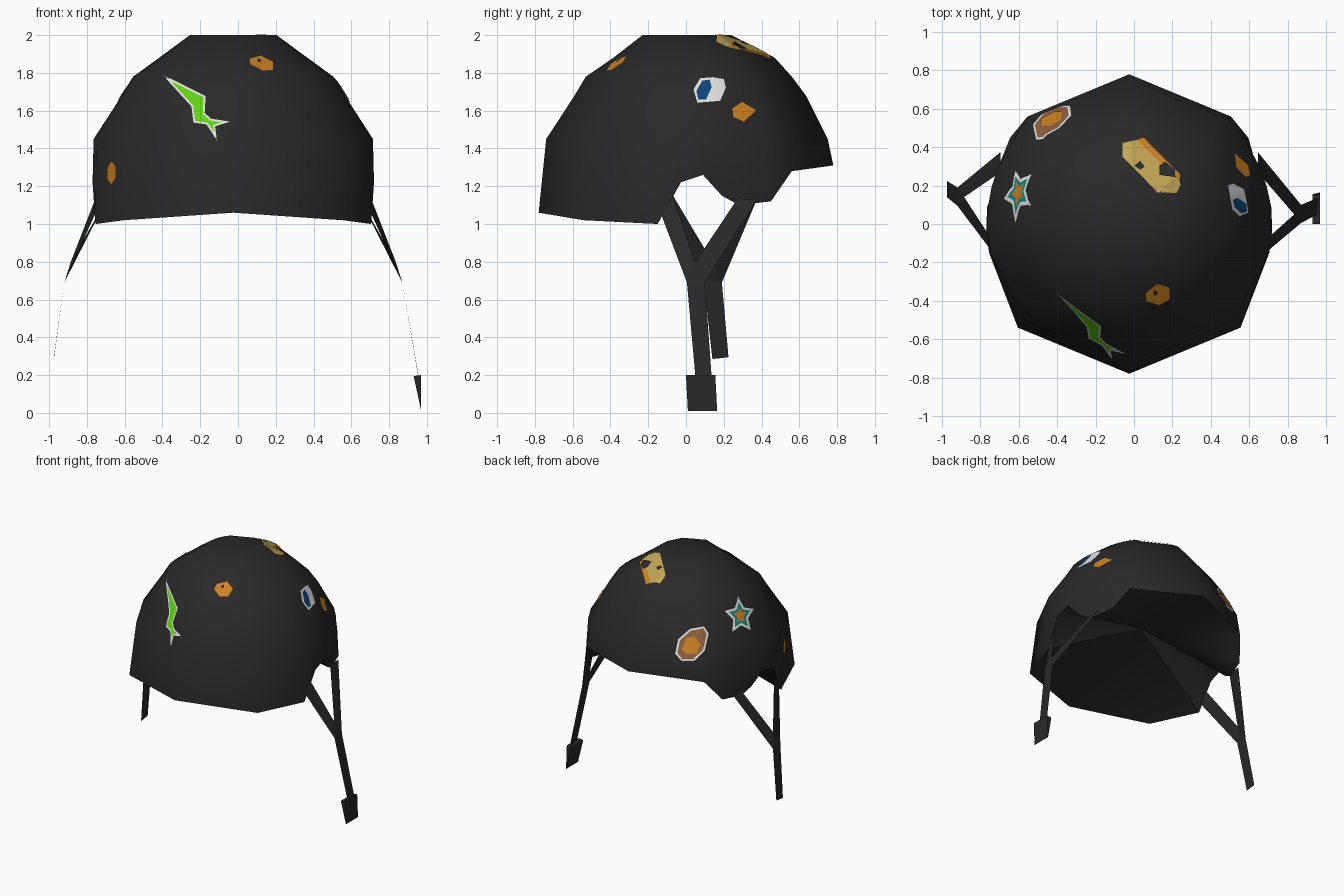
import bpy, bmesh, math
from mathutils import Vector
from mathutils.bvhtree import BVHTree

cube = bpy.data.objects.get("Cube")
if cube:
    bpy.data.objects.remove(cube, do_unlink=True)


def material(name, r, g, b):
    m = bpy.data.materials.new(name)
    m.use_nodes = True
    m.diffuse_color = (r, g, b, 1)
    bsdf = next(n for n in m.node_tree.nodes if n.type == "BSDF_PRINCIPLED")
    bsdf.inputs["Base Color"].default_value = (r, g, b, 1)
    bsdf.inputs["Roughness"].default_value = 0.8
    return m


BLACK = material("charcoal", 0.022, 0.022, 0.022)
ORANGE = material("orange", 0.6, 0.22, 0.018)
GREEN = material("lime green", 0.12, 0.66, 0.006)
WHITE = material("white", 0.75, 0.75, 0.75)
YELLOW = material("straw yellow", 0.55, 0.38, 0.09)
BROWN = material("brown", 0.27, 0.12, 0.05)
TEAL = material("teal", 0.01, 0.24, 0.23)
BLUE = material("navy blue", 0.005, 0.06, 0.2)


def finish(name, bm, mats, smooth=False):
    me = bpy.data.meshes.new(name)
    bm.to_mesh(me)
    bm.free()
    for m in mats:
        me.materials.append(m)
    if smooth:
        me.shade_smooth()
        me.set_sharp_from_angle(angle=math.radians(50))
    ob = bpy.data.objects.new(name, me)
    bpy.context.collection.objects.link(ob)
    return ob


# Helmet shell: rim points of one half, from front to back, with ear notch and flap
CX = -0.025
half = [(0, -.78, 1.06), (.58, -.54, 1.02), (.73, -.15, 1.0), (.745, -.03, 1.22),
        (.74, .09, 1.26), (.70, .19, 1.15), (.67, .28, 1.1), (.62, .45, 1.12),
        (.53, .56, 1.28), (0, .78, 1.31)]
rim = half + [(-x, y, z) for x, y, z in half[-2:0:-1]]
# Rings above the rim: front radius, back radius, height
rings = [(.74, .75, 1.45), (.59, .635, 1.68), (.53, .56, 1.78), (.385, .47, 1.88), (.23, .24, 2.0)]

bm = bmesh.new()
rows = [[bm.verts.new((x + CX, y, z)) for x, y, z in rim]]
for front, back, z in rings:
    row = []
    for x, y, _ in rim:
        a = math.atan2(y, x)
        t = max(0, math.sin(a))
        r = front + (back - front) * t
        row.append(bm.verts.new((r * math.cos(a) + CX, r * math.sin(a), z)))
    rows.append(row)
n = len(rim)
for low, high in zip(rows, rows[1:]):
    for i in range(n):
        j = (i + 1) % n
        bm.faces.new((low[i], low[j], high[j], high[i]))
bm.faces.new(rows[-1])
# Hollow underside, rising from the rim to a shallow peak between the ear notches
peak = bm.verts.new((CX, .05, 1.36))
for i in range(n):
    bm.faces.new((rows[0][(i + 1) % n], rows[0][i], peak))
bmesh.ops.recalc_face_normals(bm, faces=bm.faces)
tree = BVHTree.FromBMesh(bm)
finish("helmet_shell", bm, [BLACK], smooth=True)


# Chin straps: flat ribbons, a forked top and a hanging tail on each side
def ribbons(name, quads):
    b = bmesh.new()
    for q in quads:
        b.faces.new([b.verts.new(p) for p in q])
    finish(name, b, [BLACK])


def strap(name, side, dy, end_x, end_z):
    def p(x, y, z):
        return (side * x + CX, y, z)
    inner, front, back = p(.86, .05 + dy, .8), p(.895, .005 + dy, .69), p(.895, .1 + dy, .69)
    ribbons(name, [
        (p(.71, -.15, 1.1), p(.72, -.075, 1.16), inner, front),
        (p(.67, .27, 1.13), p(.67, .375, 1.13), back, inner),
        (front, inner, back),
        (front, back, p(end_x, .135 + dy, end_z + .01), p(end_x, .05 + dy, end_z))])


strap("left_strap", 1, 0, .98, .19)
strap("right_strap", -1, .09, .95, .285)

# Buckle: wedge hanging from the left strap
bm = bmesh.new()
ends = [[bm.verts.new((x, y + s, z)) for x, z, s in ((.93, .195, 0), (.97, .2, 0), (.97, .01, .01))]
        for y in (0, .155)]
bm.faces.new(ends[0])
bm.faces.new(ends[1])
for i in range(3):
    j = (i + 1) % 3
    bm.faces.new((ends[0][i], ends[0][j], ends[1][j], ends[1][i]))
bmesh.ops.recalc_face_normals(bm, faces=bm.faces)
finish("buckle", bm, [BLACK])


# Stickers: flat outlines with inset borders, laid onto the shell along an axis
def sticker(name, axis, outline, mats, border=.015, layer=0, origin=(0, 0, 0)):
    axis, origin = Vector(axis).normalized(), Vector(origin)
    up = Vector((0, 0, 1))
    u = up.cross(axis).normalized() if abs(axis.z) < .99 else Vector((1, 0, 0))
    v = axis.cross(u)
    b = bmesh.new()
    face = b.faces.new([b.verts.new((x, y, 0)) for x, y in outline])
    face.normal_update()
    if face.normal.z < 0:
        face.normal_flip()
    for k in range(1, len(mats)):
        bmesh.ops.inset_region(b, faces=[face], thickness=border, use_boundary=True,
                               use_even_offset=True)
        face.material_index = k
    bmesh.ops.triangulate(b, faces=b.faces)
    bmesh.ops.subdivide_edges(b, edges=b.edges, cuts=6, use_grid_fill=True)
    for vert in b.verts:
        start = origin + u * vert.co.x + v * vert.co.y
        hit, normal, _, _ = tree.ray_cast(start + axis * 3, -axis)
        if hit:
            vert.co = hit + normal * (.004 + .004 * layer)
        else:
            vert.co = start
    finish(name, b, mats)


def ring(cx, cy, rx, ry, count=6, inner=1):
    pts = []
    for i in range(count):
        a = math.tau * i / count + math.pi / 2
        k = inner if i % 2 else 1
        pts.append((cx + rx * k * math.cos(a), cy + ry * k * math.sin(a)))
    return pts


FRONT, LEFT, RIGHT, TOP = (0, -1, 0), (1, 0, 0), (-1, 0, 0), (0, 0, 1)

sticker("lightning_sticker", FRONT,
        [(-.4, 1.79), (-.17, 1.675), (-.175, 1.585), (-.14, 1.555), (-.04, 1.54), (-.12, 1.515),
         (-.11, 1.44), (-.165, 1.525), (-.235, 1.535), (-.245, 1.62)], [WHITE, GREEN], .01)
sticker("front_orange_sticker", TOP,
        [(.06, -.36), (.12, -.31), (.185, -.33), (.185, -.39), (.13, -.42), (.065, -.4)], [ORANGE])
sticker("front_orange_dot", TOP, ring(.11, -.355, .011, .014), [BLACK], layer=1)
sticker("right_orange_sticker", RIGHT, ring(.315, 1.27, .05, .065), [ORANGE])
sticker("left_orange_sticker", LEFT,
        [(.245, 1.61), (.295, 1.645), (.37, 1.6), (.305, 1.54), (.25, 1.565)], [ORANGE])
sticker("eye_sticker", LEFT,
        [(.04, 1.71), (.075, 1.77), (.14, 1.775), (.2, 1.765), (.21, 1.72), (.18, 1.65), (.06, 1.64)], [WHITE])
sticker("eye_pupil", LEFT,
        [(.055, 1.7), (.085, 1.755), (.125, 1.76), (.135, 1.72), (.105, 1.655), (.065, 1.655)],
        [BLUE], layer=1)
sticker("yellow_sticker", TOP,
        [(-.06, .35), (-.06, .42), (.05, .445), (.235, .26), (.24, .2), (.22, .16), (.12, .165)], [YELLOW])
sticker("yellow_sticker_edge", TOP, [(.01, .437), (.05, .447), (.24, .255), (.235, .22)], [ORANGE], layer=1)
sticker("yellow_sticker_large_patch", TOP,
        [(.13, .25), (.13, .3), (.16, .32), (.21, .28), (.21, .24)], [BLACK], layer=2)
sticker("yellow_sticker_small_patch", TOP,
        [(0, .3), (.03, .325), (.055, .295), (.03, .28)], [BLACK], layer=1)

# Round and star stickers share one frame on the back right of the shell
BACK_RIGHT, ANCHOR = (-.64, .64, .44), (-.585, .145, 1.66)
round_outline = [(-.12, -.055), (-.09, .05), (0, .12), (.1, .13), (.13, .075), (.09, -.05), (.01, -.12), (-.08, -.11)]
round_center = [(-.07, -.03), (-.03, .055), (.03, .06), (.065, 0), (.03, -.065), (-.04, -.065)]
sticker("round_sticker", BACK_RIGHT, [(x - .39, y - .18) for x, y in round_outline],
        [WHITE, BROWN], .014, origin=ANCHOR)
sticker("round_sticker_center", BACK_RIGHT, [(x - .39, y - .18) for x, y in round_center],
        [ORANGE], layer=1, origin=ANCHOR)
sticker("star_sticker", BACK_RIGHT, ring(0, .01, .125, .14, 10, .52),
        [WHITE, TEAL, ORANGE], .017, origin=ANCHOR)
